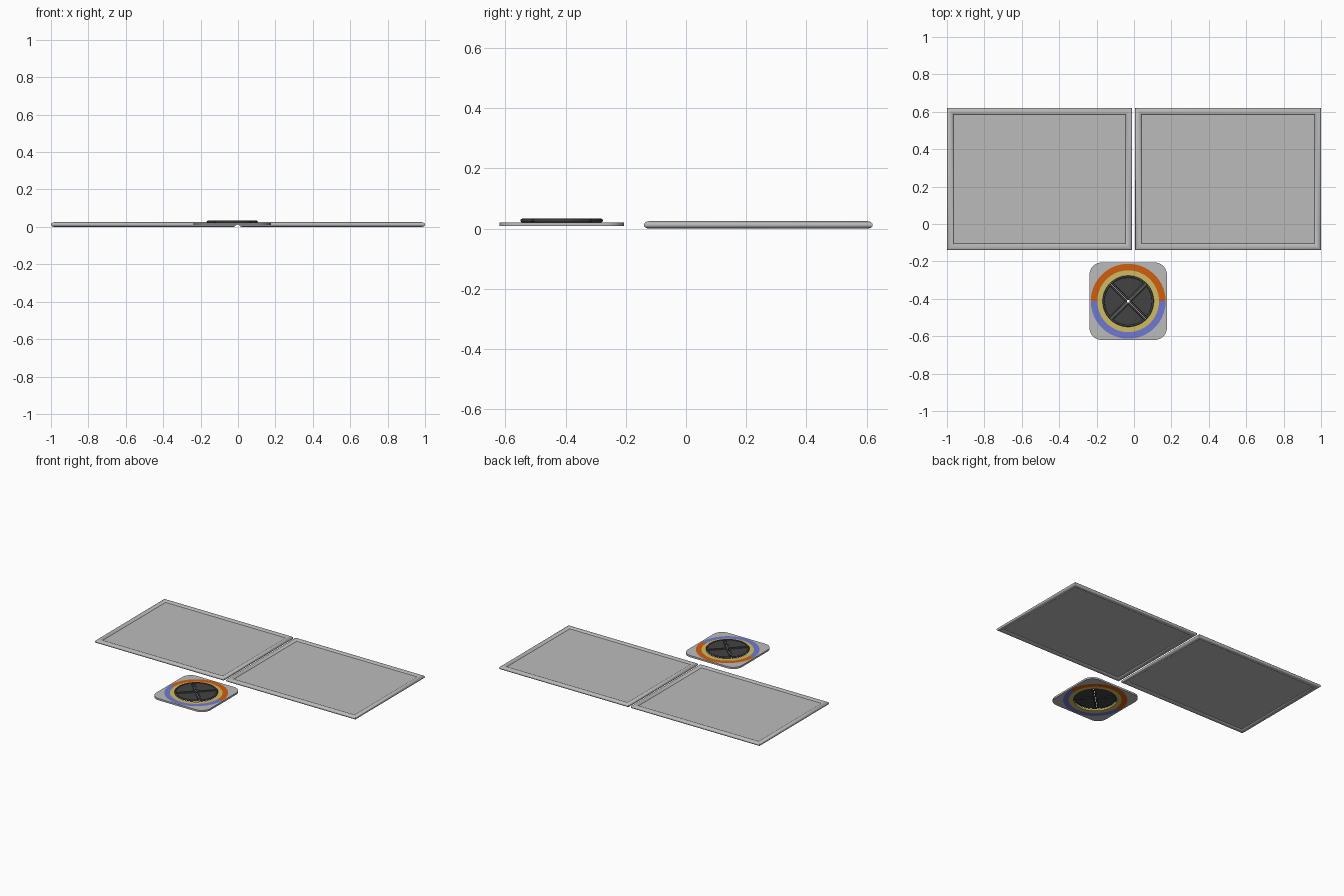
import bpy, math
from mathutils import Vector

if "Cube" in bpy.data.objects:
    bpy.data.objects.remove(bpy.data.objects["Cube"])


def material(name, rgb):
    m = bpy.data.materials.new(name)
    m.diffuse_color = (*rgb, 1)
    m.use_nodes = True
    m.node_tree.nodes["Principled BSDF"].inputs["Base Color"].default_value = m.diffuse_color
    return m


GREY = material("grey", (0.50, 0.50, 0.50))
DARK = material("dark_grey", (0.055, 0.055, 0.055))
ORANGE = material("orange", (0.64, 0.11, 0.004))
BLUE = material("blue", (0.16, 0.19, 0.63))
YELLOW = material("yellow", (0.63, 0.50, 0.12))


def make(name, verts, faces, mat, smooth=True):
    me = bpy.data.meshes.new(name)
    me.from_pydata(verts, [], faces)
    me.materials.append(mat)
    ob = bpy.data.objects.new(name, me)
    bpy.context.collection.objects.link(ob)
    if smooth:
        bpy.ops.object.select_all(action='DESELECT')
        ob.select_set(True)
        bpy.context.view_layer.objects.active = ob
        bpy.ops.object.shade_smooth_by_angle(angle=math.radians(35))
    return ob


def inset(pts, d):
    """Move a counter-clockwise outline inwards by d with mitred corners."""
    out, n = [], len(pts)
    for i, p in enumerate(pts):
        e1 = (p - pts[i - 1]).normalized()
        e2 = (pts[(i + 1) % n] - p).normalized()
        n1, n2 = Vector((-e1.y, e1.x)), Vector((-e2.y, e2.x))
        out.append(p + (n1 + n2) * (d / (1 + n1.dot(n2))))
    return out


def pad(name, pts, width, z0, z1, mat, sheet):
    """Rounded tube frame along an outline, with a thin sheet inside it."""
    n, k, mid, half = len(pts), 16, (z0 + z1) / 2, (z1 - z0) / 2
    verts, faces = [], []
    for j in range(k):
        a = 2 * math.pi * j / k
        ring = inset(pts, width / 2 * (1 - math.cos(a)))
        verts += [(p.x, p.y, mid + half * math.sin(a)) for p in ring]
    for j in range(k):
        for i in range(n):
            i2, j2 = (i + 1) % n, (j + 1) % k
            faces.append((j * n + i, j * n + i2, j2 * n + i2, j2 * n + i))
    make(name + "_frame", verts, faces, mat)
    inner = inset(pts, width / 2)
    verts = [(p.x, p.y, z) for z in (mid - sheet / 2, mid + sheet / 2) for p in inner]
    faces = [tuple(reversed(range(n))), tuple(range(n, 2 * n))]
    faces += [(i, (i + 1) % n, n + (i + 1) % n, n + i) for i in range(n)]
    make(name + "_sheet", verts, faces, mat, False)


def ring(name, outer, r_in, a0, a1, mat, z0=0.009, z1=0.021, steps=96):
    """Flat ring or half ring whose outer radius depends on the angle."""
    verts, faces = [], []
    for i in range(steps + 1):
        a = a0 + (a1 - a0) * i / steps
        c, s = math.cos(a), math.sin(a)
        for r, z in ((outer(a), z0), (outer(a), z1), (r_in, z1), (r_in, z0)):
            verts.append((CX + r * c, CY + r * s, z))
    for i in range(steps):
        for j in range(4):
            b, j2 = i * 4, (j + 1) % 4
            faces.append((b + j, b + 4 + j, b + 4 + j2, b + j2))
    make(name, verts, faces, mat)


# Two large framed panels
for name, x0, x1 in (("left_panel", -1.0, -0.010), ("right_panel", 0.006, 1.0)):
    rect = [Vector(p) for p in ((x0, -0.14), (x1, -0.14), (x1, 0.62), (x0, 0.62))]
    pad(name, rect, 0.036, 0.0, 0.025, GREY, 0.008)

# Square base plate with rounded corners, coloured rings set into it
CX, CY = -0.031, -0.413


def rounded_square(a, h=0.207, r=0.065):
    a = a % (math.pi / 2)
    a = min(a, math.pi / 2 - a)
    c = h - r
    if h * math.tan(a) <= c:
        return h / math.cos(a)
    pd = c * (math.cos(a) + math.sin(a))
    return pd + math.sqrt(pd * pd - 2 * c * c + r * r)


TAU = 2 * math.pi
ring("base_plate", rounded_square, 0.2, 0, TAU, GREY, steps=128)
ring("orange_half_ring", lambda a: 0.2, 0.165, 0, math.pi, ORANGE, steps=64)
ring("blue_half_ring", lambda a: 0.2, 0.165, math.pi, TAU, BLUE, steps=64)
ring("yellow_ring", lambda a: 0.165, 0.135, 0, TAU, YELLOW, steps=128)

# Four quarter pads forming the dark disc, split along the diagonals
R, GAP, CUT = 0.137, 0.001, 0.006
t = math.asin(GAP / R)
for q, side in enumerate(("right", "back", "left", "front")):
    pts = [Vector((GAP, GAP + CUT)), Vector((GAP + CUT, GAP))]
    for i in range(25):
        a = t + (math.pi / 2 - 2 * t) * i / 24
        pts.append(Vector((R * math.cos(a), R * math.sin(a))))
    turn = q * math.pi / 2 - math.pi / 4
    c, s = math.cos(turn), math.sin(turn)
    pts = [Vector((CX + p.x * c - p.y * s, CY + p.x * s + p.y * c)) for p in pts]
    pad(side + "_quarter_pad", pts, 0.011, 0.021, 0.033, DARK, 0.004)
